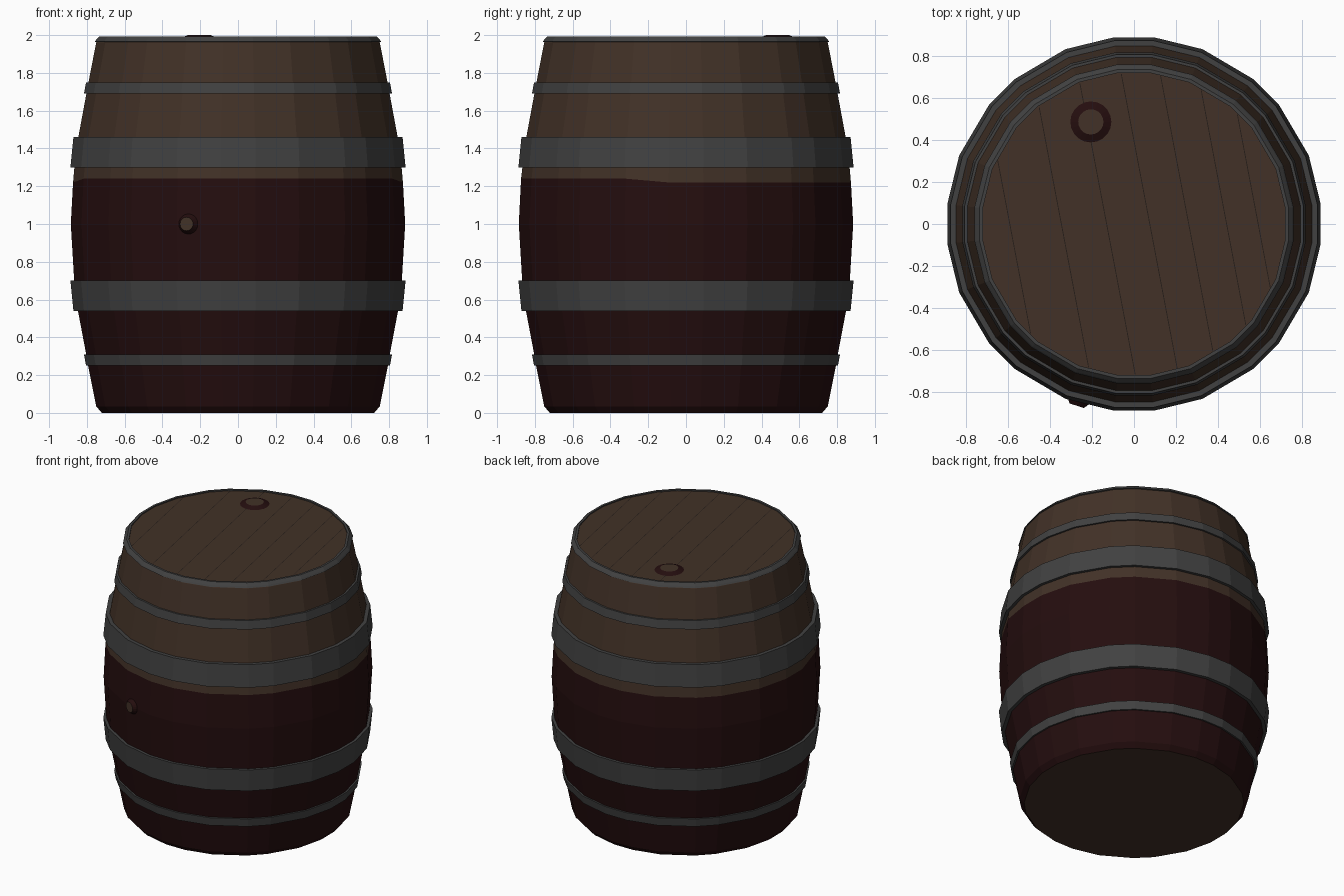
import bpy, bmesh, math
from mathutils import Matrix, Vector

if "Cube" in bpy.data.objects:
    bpy.data.objects.remove(bpy.data.objects["Cube"])


def mat(name, r, g, b):
    m = bpy.data.materials.new(name)
    m.diffuse_color = (r, g, b, 1)
    m.use_nodes = True
    m.node_tree.nodes["Principled BSDF"].inputs["Base Color"].default_value = m.diffuse_color
    return m


WOOD = mat("brown wood", 0.054, 0.031, 0.020)
RED = mat("dark red paint", 0.018, 0.0042, 0.0045)
METAL = mat("grey metal", 0.053, 0.053, 0.053)
GAP = mat("dark plank gap", 0.018, 0.012, 0.009)

# Slightly uneven 24-sided round section, same in each quadrant
QUAD = [6, 21.4, 39.6, 50.4, 68.6, 84]
ANGLES = [math.radians(a + 90 * q) for q in range(4) for a in QUAD]


def finish(name, bm, mats):
    me = bpy.data.meshes.new(name)
    bm.normal_update()
    bm.to_mesh(me)
    bm.free()
    for m in mats:
        me.materials.append(m)
    ob = bpy.data.objects.new(name, me)
    bpy.context.collection.objects.link(ob)
    return ob


def lathe(name, profile, mats, closed=False, caps=(), rule=None, height=None):
    """Revolve (radius, z) points listed from bottom to top on the outside."""
    bm = bmesh.new()
    rings = []
    for r, z in profile:
        ring = []
        for a in ANGLES:
            x, y = r * math.cos(a), r * math.sin(a)
            ring.append(bm.verts.new((x, y, height(x, y, z) if height else z)))
        rings.append(ring)
    n, k = len(ANGLES), len(rings)
    for i in range(k if closed else k - 1):
        lo, hi = rings[i], rings[(i + 1) % k]
        for j in range(n):
            f = bm.faces.new((lo[j], lo[(j + 1) % n], hi[(j + 1) % n], hi[j]))
            if rule:
                f.material_index = rule(i)
    if "bottom" in caps:
        bm.faces.new(rings[0][::-1])
    if "top" in caps:
        bm.faces.new(rings[-1])
    return finish(name, bm, mats)


# Barrel body: painted red below the paint line, which sits higher at the front
PAINT = 1.23
body = [(0.725, 0), (0.755, 0.035), (0.798, 0.25), (0.808, 0.31), (0.852, 0.54),
        (0.872, 0.70), (0.890, 1.0), (0.878, PAINT), (0.871, 1.30), (0.850, 1.46),
        (0.807, 1.69), (0.796, 1.75), (0.755, 1.96), (0.735, 1.985)]
lathe("barrel_body", body, [WOOD, RED], caps=("bottom", "top"),
      rule=lambda i: 1 if body[i + 1][1] <= PAINT else 0,
      height=lambda x, y, z: (1.24 if y < -0.25 else 1.22) if z == PAINT else z)


# Metal hoops, mirrored about the middle of the barrel
def hoop(name, z0, z1, r0, r1):
    t = 0.05
    lathe(name, [(r0, z0), (r1, z1), (r1 - t, z1), (r0 - t, z0)], [METAL], closed=True)


for label, z0, z1, r0, r1 in [("wide", 1.30, 1.46, 0.892, 0.876),
                              ("narrow", 1.69, 1.75, 0.820, 0.809)]:
    hoop("upper_" + label + "_hoop", z0, z1, r0, r1)
    hoop("lower_" + label + "_hoop", 2 - z1, 2 - z0, r1, r0)

# Top rim
lathe("top_rim", [(0.745, 1.96), (0.762, 1.965), (0.755, 1.975), (0.738, 1.993),
                  (0.722, 1.993), (0.722, 1.975)], [METAL], closed=True)

# Lid plank gaps, slanted across the lid
d = Vector((0.19, -1, 0)).normalized()
side = Vector((-d.y, d.x, 0))
bm = bmesh.new()
for x in (-0.59, -0.345, -0.13, 0.075, 0.26, 0.44, 0.59):
    off = Vector((x, 0, 1.9865))
    s = off.x * side.x
    half = math.sqrt(0.715 ** 2 - s * s)
    c = side * s + Vector((0, 0, 1.9865))
    w = side * 0.002
    bm.faces.new([bm.verts.new(p) for p in (c - d * half - w, c + d * half - w,
                                            c + d * half + w, c - d * half + w)])
bmesh.ops.recalc_face_normals(bm, faces=bm.faces)
for f in bm.faces:
    f.normal_update()
    if f.normal.z < 0:
        f.normal_flip()
finish("lid_plank_gaps", bm, [GAP])


# Bungs: red tapered collar with a wooden end
def bung(name, pos, direction, r0, r1, depth):
    rot = direction.to_track_quat('Z', 'Y').to_matrix().to_4x4()
    bm = bmesh.new()
    bmesh.ops.create_cone(bm, cap_ends=True, segments=20, radius1=r0, radius2=r1,
                          depth=depth, matrix=Matrix.Translation(pos) @ rot)
    bm.normal_update()
    for f in bm.faces:
        f.material_index = 1 if f.normal.dot(direction) > 0.999 else 0
    finish(name, bm, [RED, WOOD])


bung("lid_bung", Vector((-0.205, 0.485, 1.99)), Vector((0, 0, 1)), 0.11, 0.06, 0.02)
a = math.radians(17.5)
out = Vector((-math.sin(a), -math.cos(a), 0))
bung("side_bung", out * 0.885 + Vector((0, 0, 1.0)), out, 0.065, 0.036, 0.04)
